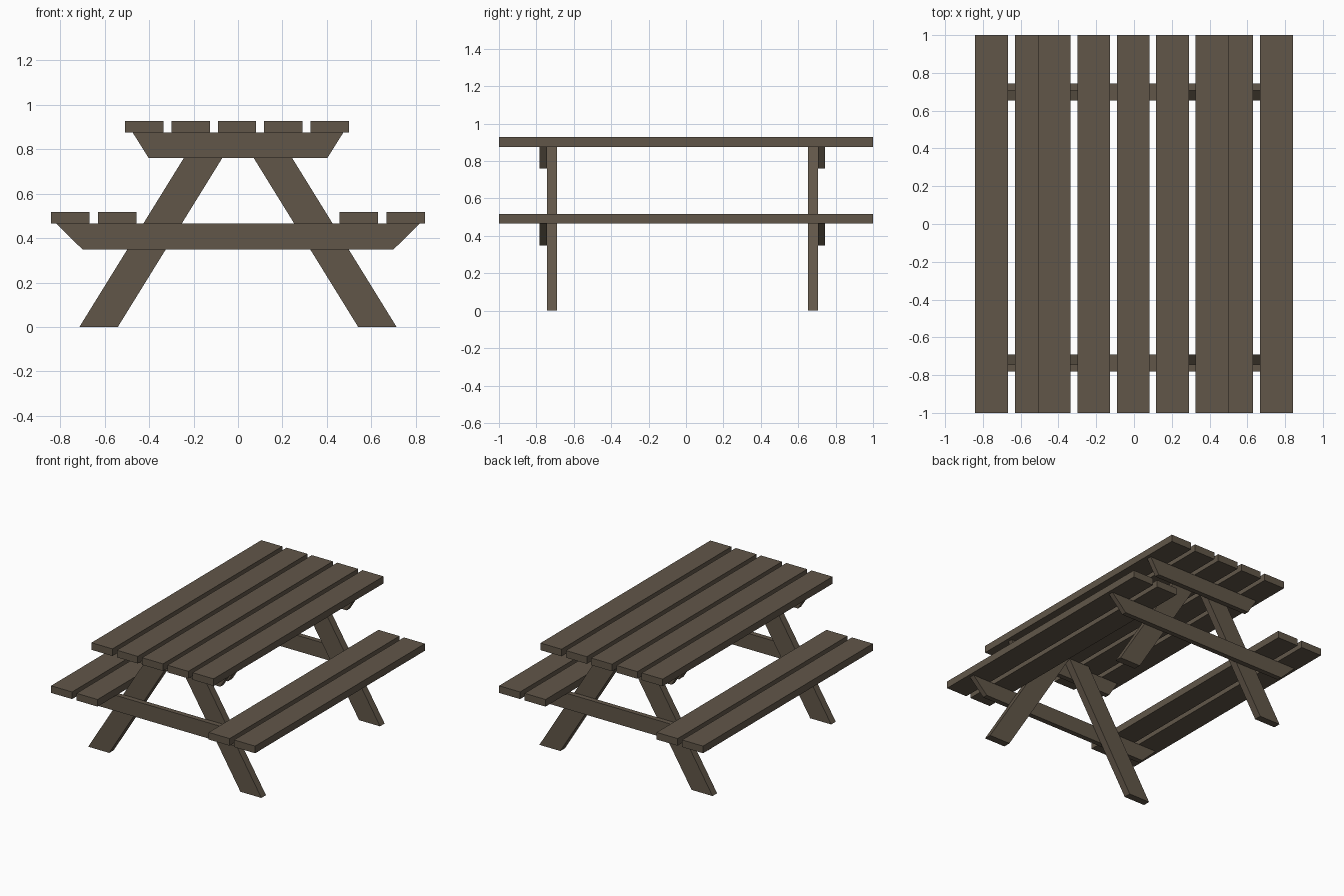
import bpy

if "Cube" in bpy.data.objects:
    bpy.data.objects.remove(bpy.data.objects["Cube"])

# Single weathered wood colour
wood = bpy.data.materials.new("weathered_wood")
wood.diffuse_color = (0.120, 0.094, 0.066, 1)
wood.use_nodes = True
wood.node_tree.nodes["Principled BSDF"].inputs["Base Color"].default_value = wood.diffuse_color


def prism(name, profile, y0, y1):
    """Extrude a four-sided x/z profile (counter-clockwise from the front) along y."""
    n = len(profile)
    verts = [(x, y, z) for y in (y0, y1) for x, z in profile]
    faces = [tuple(range(n)), tuple(reversed(range(n, 2 * n)))]
    faces += [(i, i + n, (i + 1) % n + n, (i + 1) % n) for i in range(n)]
    mesh = bpy.data.meshes.new(name)
    mesh.from_pydata(verts, [], faces)
    mesh.materials.append(wood)
    obj = bpy.data.objects.new(name, mesh)
    bpy.context.collection.objects.link(obj)
    return obj


def trapezoid(bottom, top, z0, z1):
    return [(bottom[0], z0), (bottom[1], z0), (top[1], z1), (top[0], z1)]


PLANK = 0.173
TOP_Z, SEAT_Z, THICK = 0.875, 0.465, 0.053


def plank(name, x, z):
    span = (x, x + PLANK)
    prism(name, trapezoid(span, span, z, z + THICK), -1, 1)


# Table top: five planks
for i in range(5):
    plank(f"table_plank_{i + 1}", -0.508 + i * 0.2085, TOP_Z)

# Two benches of two planks each
for i, x in enumerate((-0.841, -0.631, 0.458, 0.668)):
    plank(f"seat_plank_{i + 1}", x, SEAT_Z)

# End frames: crossbars sit on the -y side at the front, +y side at the back
for end, leg_y, bar_y in (("front", (-0.744, -0.69), (-0.782, -0.744)),
                          ("back", (0.653, 0.707), (0.707, 0.744))):
    prism(f"{end}_table_brace",
          trapezoid((-0.402, 0.402), (-0.474, 0.474), 0.76, TOP_Z), *bar_y)
    prism(f"{end}_seat_brace",
          trapezoid((-0.699, 0.699), (-0.818, 0.818), 0.348, SEAT_Z), *bar_y)
    # Splayed legs meeting under the table top
    prism(f"{end}_left_leg",
          trapezoid((-0.714, -0.541), (-0.173, 0.0), 0, TOP_Z), *leg_y)
    prism(f"{end}_right_leg",
          trapezoid((0.541, 0.714), (0.0, 0.173), 0, TOP_Z), *leg_y)
